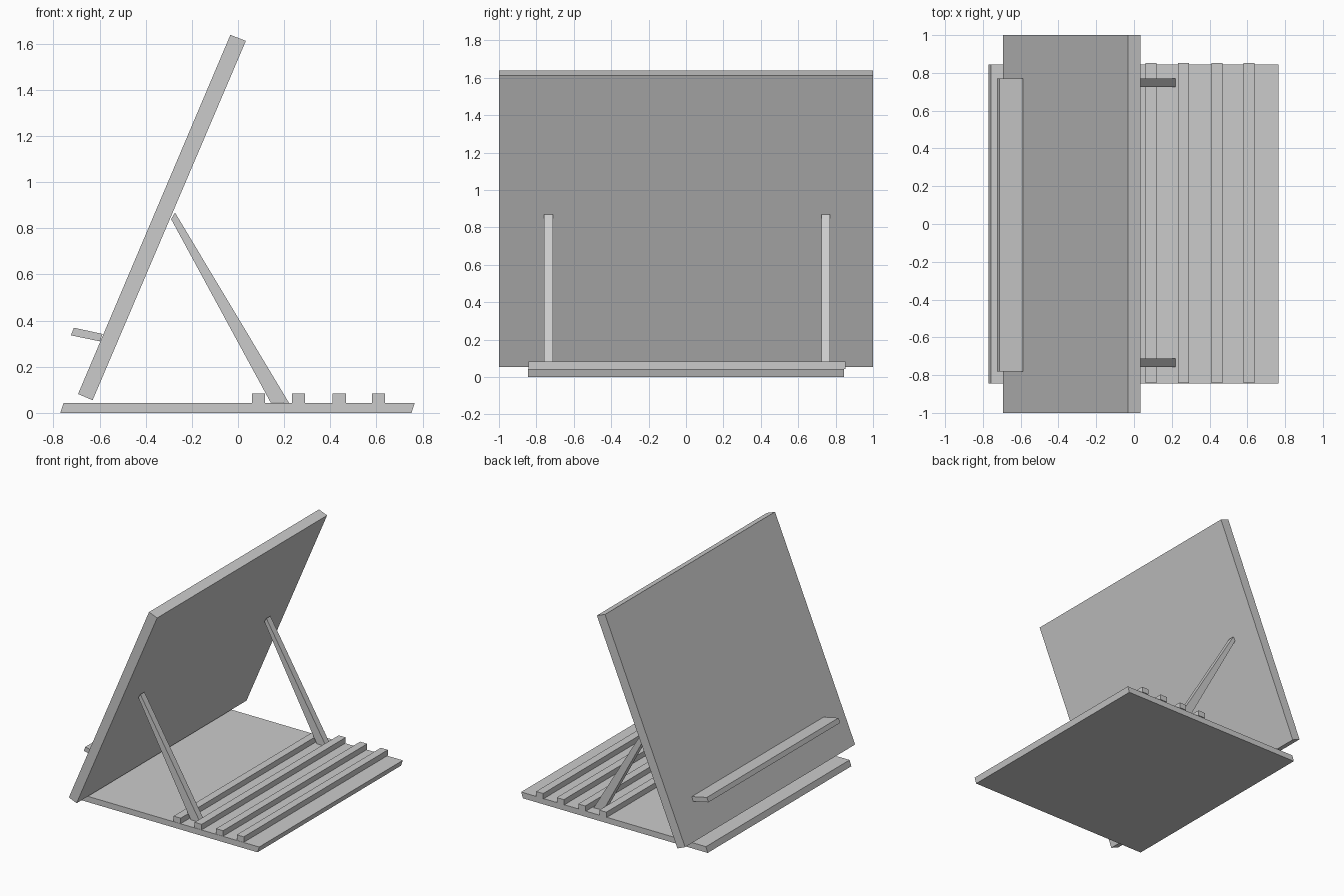
import bpy

if "Cube" in bpy.data.objects:
    bpy.data.objects.remove(bpy.data.objects["Cube"])


def extrude_profile(name, profile, y0, y1):
    """Solid prism: an (x, z) outline swept along y."""
    n = len(profile)
    verts = [(x, y, z) for y in (y0, y1) for x, z in profile]
    faces = [tuple(range(n)), tuple(reversed(range(n, 2 * n)))]
    faces += [(i, i + n, (i + 1) % n + n, (i + 1) % n) for i in range(n)]
    mesh = bpy.data.meshes.new(name)
    mesh.from_pydata(verts, [], faces)
    obj = bpy.data.objects.new(name, mesh)
    bpy.context.collection.objects.link(obj)
    return obj


# Base board with slanted ends
extrude_profile("base", [(-0.77, 0), (0.752, 0), (0.766, 0.043), (-0.756, 0.043)],
                -0.845, 0.845)

# Leaning back panel
extrude_profile("back_panel", [(-0.63, 0.055), (0.034, 1.612), (-0.033, 1.638), (-0.693, 0.082)],
                -1.0, 1.0)

# Ledge on the face of the panel
extrude_profile("ledge", [(-0.724, 0.336), (-0.598, 0.31), (-0.587, 0.342), (-0.711, 0.369)],
                -0.78, 0.77)

# Notch slats across the base
for i, x in enumerate((0.06, 0.233, 0.41, 0.58)):
    extrude_profile(f"slat_{i + 1}", [(x, 0.043), (x + 0.058, 0.043), (x + 0.058, 0.084), (x, 0.084)],
                    -0.843, 0.852)

# Tapered support legs
for side, y in (("front", -0.758), ("back", 0.724)):
    extrude_profile(f"{side}_leg", [(0.141, 0.046), (0.221, 0.043), (-0.273, 0.868), (-0.29, 0.84)],
                    y, y + 0.047)
